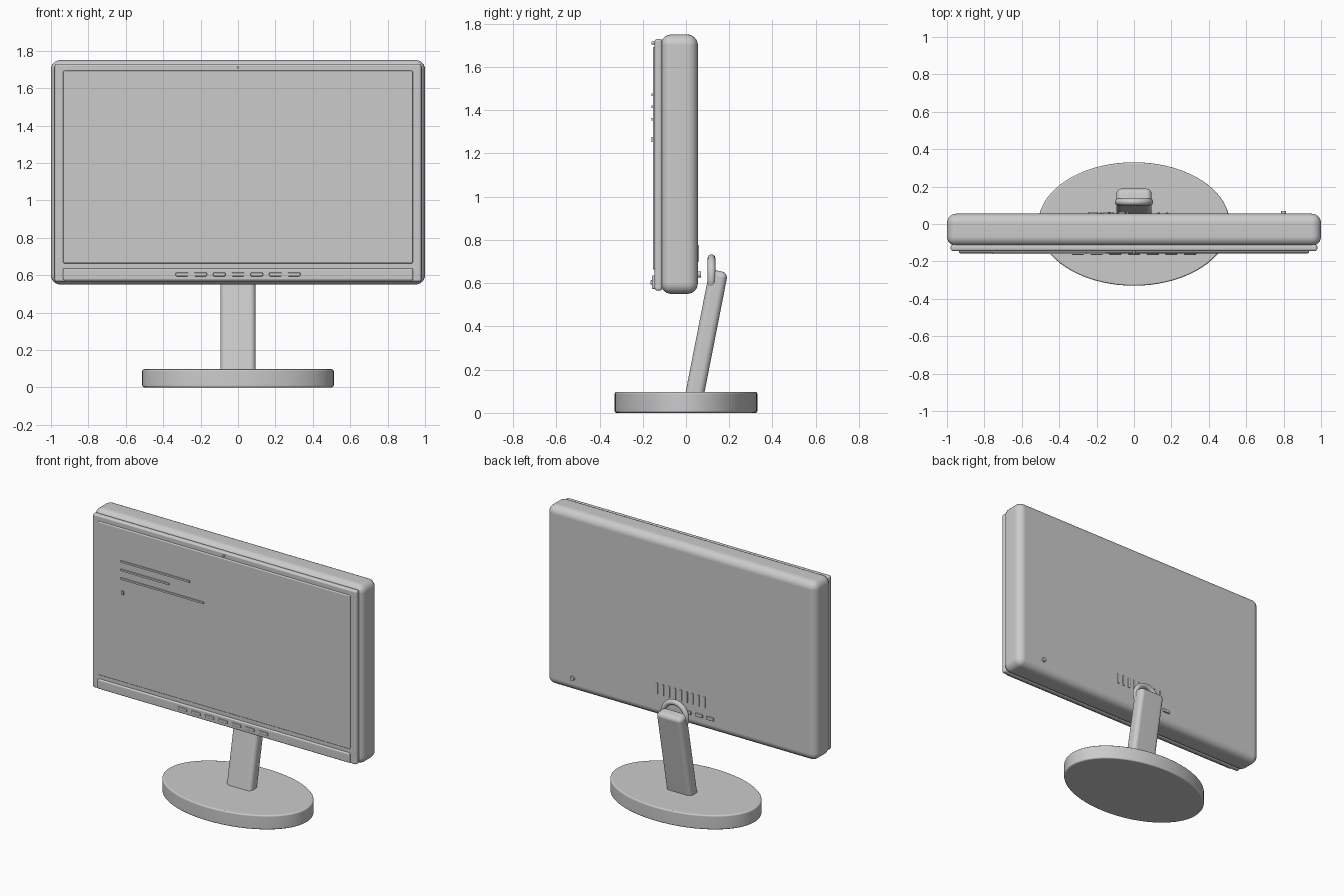
import bpy, bmesh, math
from mathutils import Matrix, Vector

if "Cube" in bpy.data.objects:
    bpy.data.objects.remove(bpy.data.objects["Cube"])

grey = bpy.data.materials.new("plain_grey")
grey.diffuse_color = (0.6, 0.6, 0.6, 1)
grey.use_nodes = True
grey.node_tree.nodes["Principled BSDF"].inputs["Base Color"].default_value = grey.diffuse_color


def finish(name, bm, angle=35):
    """Turn a bmesh into a smooth-shaded object with flat faces kept flat."""
    mesh = bpy.data.meshes.new(name)
    bm.to_mesh(mesh)
    bm.free()
    mesh.materials.append(grey)
    ob = bpy.data.objects.new(name, mesh)
    bpy.context.collection.objects.link(ob)
    bpy.ops.object.select_all(action='DESELECT')
    ob.select_set(True)
    bpy.context.view_layer.objects.active = ob
    bpy.ops.object.shade_smooth_by_angle(angle=math.radians(angle))
    mod = ob.modifiers.new("weighted_normals", 'WEIGHTED_NORMAL')
    mod.keep_sharp = True
    return ob


def box(name, x, y, z, bevel=0.0, segs=3, matrix=None):
    """Rounded box from (min, max) ranges on each axis."""
    bm = bmesh.new()
    bmesh.ops.create_cube(bm, size=1)
    for v in bm.verts:
        v.co = Vector([(a + b) / 2 + c * (b - a) for (a, b), c in zip((x, y, z), v.co)])
    if bevel:
        bmesh.ops.bevel(bm, geom=bm.edges[:], offset=bevel, segments=segs,
                        profile=0.5, affect='EDGES', clamp_overlap=True)
    if matrix:
        bm.transform(matrix)
    return finish(name, bm)


def disc(name, radius, y, centre_x, centre_z):
    """Small round button facing along y."""
    bm = bmesh.new()
    bmesh.ops.create_cone(bm, cap_ends=True, segments=20, radius1=radius,
                          radius2=radius, depth=y[1] - y[0])
    bm.transform(Matrix.Translation((centre_x, sum(y) / 2, centre_z))
                 @ Matrix.Rotation(math.pi / 2, 4, 'X'))
    return finish(name, bm)


# Housing, front frame, screen and lower control bar
box("housing", (-1, 1), (-0.117, 0.055), (0.55, 1.75), 0.05, 6)
box("front_frame", (-0.98, 0.98), (-0.145, -0.11), (0.565, 1.73), 0.012)
box("screen", (-0.935, 0.935), (-0.153, -0.125), (0.663, 1.693), 0.007)
box("control_bar", (-0.935, 0.935), (-0.158, -0.125), (0.572, 0.636), 0.008)

# Row of buttons on the control bar
for i in range(7):
    cx = -0.3 + 0.1 * i
    box(f"front_button_{i + 1}", (cx - 0.033, cx + 0.033), (-0.165, -0.15),
        (0.594, 0.614), 0.004, 2)

# Camera dot and lines on the screen
disc("camera", 0.007, (-0.16, -0.14), 0, 1.711)
for i, (end, z) in enumerate([(-0.25, 1.472), (-0.40, 1.415), (-0.145, 1.357)]):
    box(f"screen_line_{i + 1}", (-0.76, end), (-0.16, -0.15), (z - 0.006, z + 0.006))
box("screen_cursor", (-0.755, -0.74), (-0.16, -0.15), (1.252, 1.276))

# Back vents, ports and power button
for i in range(9):
    cx = -0.176 + 0.044 * i
    box(f"vent_{i + 1}", (cx - 0.008, cx + 0.008), (0.045, 0.061), (0.70, 0.776), 0.004, 2)
for i in range(3):
    cx = -0.22 + 0.083 * i
    box(f"port_{i + 1}", (cx - 0.027, cx + 0.027), (0.045, 0.065), (0.63, 0.652), 0.004, 2)
disc("power_button", 0.014, (0.045, 0.069), 0.8, 0.64)

# Leaning stem
tilt = Matrix.Translation((0, 0.033, 0.05)) @ Matrix.Rotation(math.radians(-11.1), 4, 'X')
box("stem", (-0.094, 0.094), (-0.043, 0.043), (0, 0.618), 0.028, 5, tilt)

# Hinge ring, swept around y
bm = bmesh.new()
circle = bmesh.ops.create_circle(bm, segments=16, radius=0.018)["verts"]
bmesh.ops.translate(bm, verts=circle, vec=(0.085, 0, 0))
bmesh.ops.rotate(bm, verts=circle, cent=(0, 0, 0), matrix=Matrix.Rotation(math.pi / 2, 3, 'X'))
# the section lies in the x-z plane, so sweep about z and then stand it up
bmesh.ops.spin(bm, geom=bm.verts[:] + bm.edges[:], cent=(0, 0, 0), axis=(0, 0, 1),
               angle=2 * math.pi, steps=48)
bmesh.ops.remove_doubles(bm, verts=bm.verts[:], dist=0.0002)
bm.transform(Matrix.Translation((0, 0.118, 0.63)) @ Matrix.Rotation(math.pi / 2, 4, 'X'))
bmesh.ops.recalc_face_normals(bm, faces=bm.faces[:])
finish("hinge_ring", bm, 60)

# Oval base
bm = bmesh.new()
bmesh.ops.create_cone(bm, cap_ends=True, segments=72, radius1=0.42, radius2=0.42, depth=0.097)
rims = [e for e in bm.edges if any(len(f.verts) > 4 for f in e.link_faces)]
bmesh.ops.bevel(bm, geom=rims, offset=0.01, segments=3, profile=0.5, affect='EDGES')
bm.transform(Matrix.Translation((0, 0, 0.0485))
             @ Matrix.Diagonal((0.512 / 0.42, 0.33 / 0.42, 1, 1)))
finish("base", bm)
